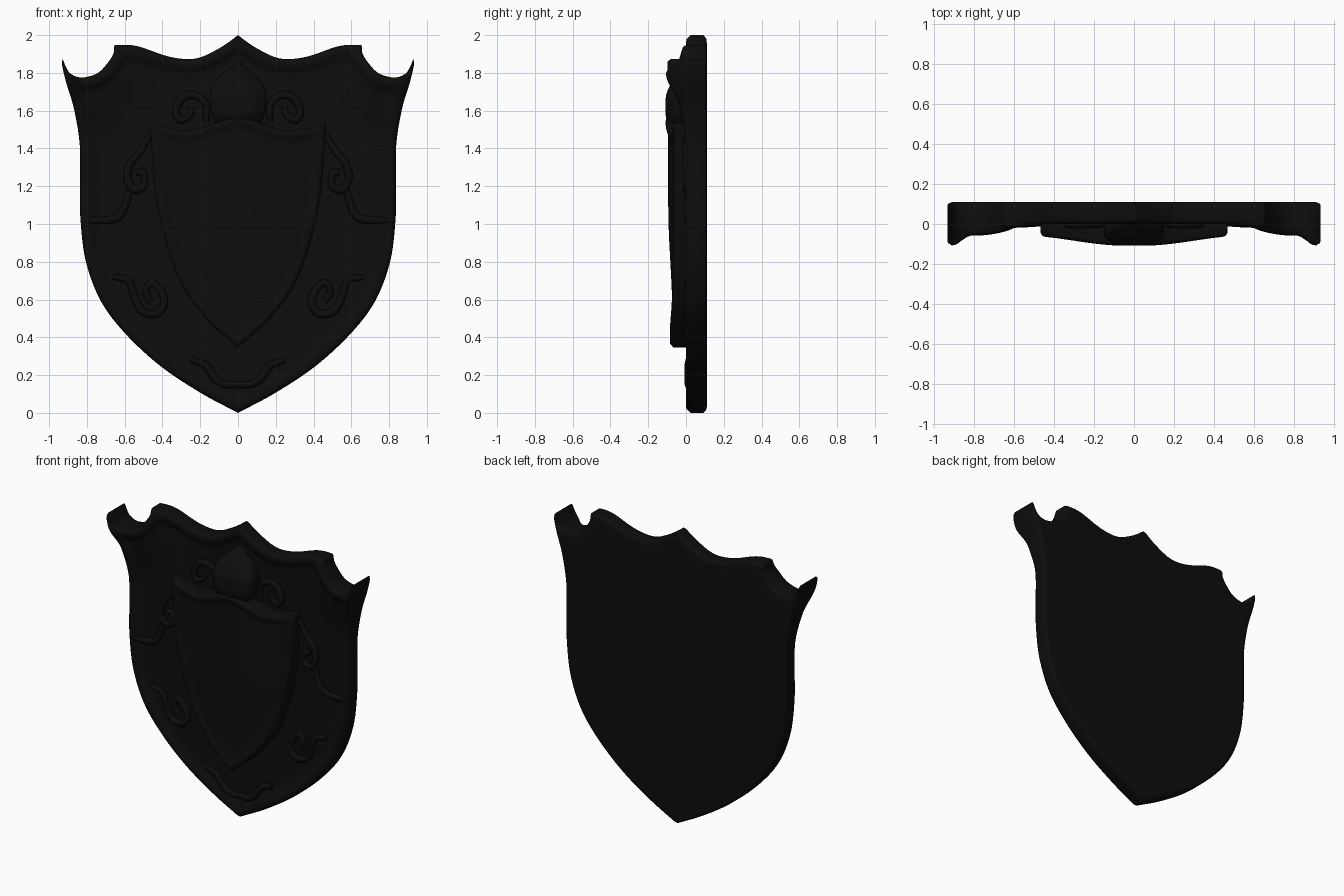
import bpy, bmesh, math
from mathutils import Vector
from mathutils.geometry import delaunay_2d_cdt, intersect_point_line

if "Cube" in bpy.data.objects:
    bpy.data.objects.remove(bpy.data.objects["Cube"])

black = bpy.data.materials.new("black")
black.diffuse_color = (0.004, 0.004, 0.004, 1)
black.use_nodes = True
black.node_tree.nodes["Principled BSDF"].inputs["Base Color"].default_value = black.diffuse_color


def ramp(v, a, b):
    t = min(max((v - a) / (b - a), 0), 1)
    return t * t * (3 - 2 * t)


def spline(pts, step=0.02):
    """Catmull-Rom curve through 2D points."""
    p = [Vector(q) for q in pts]
    p = [2 * p[0] - p[1]] + p + [2 * p[-1] - p[-2]]
    out = []
    for a, b, c, d in zip(p, p[1:], p[2:], p[3:]):
        n = max(2, math.ceil((c - b).length / step))
        for i in range(n):
            t = i / n
            out.append(0.5 * (2 * b + (c - a) * t + (2 * a - 5 * b + 4 * c - d) * t * t
                              + (3 * b - a - 3 * c + d) * t ** 3))
    return out + [p[-2]]


def finish(ob):
    ob.data.materials.clear()
    ob.data.materials.append(black)
    bpy.ops.object.select_all(action='DESELECT')
    ob.select_set(True)
    bpy.context.view_layer.objects.active = ob
    bpy.ops.object.shade_smooth_by_angle(angle=math.radians(50))
    m = ob.modifiers.new("mirror", 'MIRROR')
    m.merge_threshold = 0.0005


def fillet(d, r):
    return r * (1 - math.sqrt(max(0, 1 - (1 - d / r) ** 2))) if d < r else 0


def plate(name, pieces, height, back, r, step=0.02):
    """Half relief plate: outline from top centre to bottom centre, mirrored in x."""
    line = []
    for piece in pieces:
        s = spline(piece)
        line += s if not line else s[1:]
    line[0].x = line[-1].x = 0

    def dist(p):
        best = 9
        for a, b in zip(line, line[1:]):
            q, t = intersect_point_line(p, a, b)
            q = Vector(a) if t < 0 else Vector(b) if t > 1 else Vector(q[:2])
            best = min(best, (p - q).length)
        return best

    pts = [p.copy() for p in line]
    # rings just inside the edge carry the rounding
    for off in (r * 0.15, r * 0.5, r):
        for i in range(1, len(line) - 1):
            t = (line[i + 1] - line[i - 1]).normalized()
            p = line[i] + off * Vector((t.y, -t.x))
            if p.x > 0.004 and dist(p) > off * 0.9:
                pts.append(p)
    # interior grid, inside test by ray crossing
    zmin, zmax = min(p.y for p in line), max(p.y for p in line)
    for i in range(int(max(p.x for p in line) / step) + 1):
        for j in range(1, int((zmax - zmin) / step) + 1):
            p = Vector((i * step, zmin + j * step))
            n = sum((a.y > p.y) != (b.y > p.y) and
                    p.x < a.x + (p.y - a.y) / (b.y - a.y) * (b.x - a.x)
                    for a, b in zip(line, line[1:]))
            if n % 2 and dist(p) > r * 1.3:
                pts.append(p)
    n = len(line)
    vs, _, fs, *_ = delaunay_2d_cdt(pts, [(i, (i + 1) % n) for i in range(n)], [], 1, 1e-5)
    bm = bmesh.new()
    front, rear = [], []
    for v in vs:
        d = dist(v)
        front.append(bm.verts.new((v.x, height(v.x, v.y, d) + fillet(d, r), v.y)))
        rear.append(bm.verts.new((v.x, back - fillet(d, r * 0.7), v.y)))
    mate = dict(zip(front, rear))
    faces = [bm.faces.new([front[i] for i in f]) for f in fs]
    rim = [e for e in bm.edges if len(e.link_faces) == 1
           and max(v.co.x for v in e.verts) > 1e-4]
    for f in fs:
        bm.faces.new([rear[i] for i in reversed(f)])
    for e in rim:
        a, b = e.verts
        bm.faces.new((a, b, mate[b], mate[a]))
    bmesh.ops.recalc_face_normals(bm, faces=bm.faces)
    me = bpy.data.meshes.new(name)
    bm.to_mesh(me)
    bm.free()
    ob = bpy.data.objects.new(name, me)
    bpy.context.collection.objects.link(ob)
    finish(ob)


def ridge(name, pts, y=0.013, radius=0.022):
    cu = bpy.data.curves.new(name, 'CURVE')
    cu.dimensions = '3D'
    cu.bevel_depth, cu.bevel_resolution, cu.use_fill_caps = radius, 3, True
    path = spline(pts)
    sp = cu.splines.new('POLY')
    sp.points.add(len(path) - 1)
    for i, (q, p) in enumerate(zip(sp.points, path)):
        q.co = (p.x, y, p.y, 1)
        q.radius = 0.5 + 0.5 * math.sin(math.pi * (0.15 + 0.7 * i / len(path)))
    ob = bpy.data.objects.new(name, cu)
    bpy.context.collection.objects.link(ob)
    bpy.ops.object.select_all(action='DESELECT')
    ob.select_set(True)
    bpy.context.view_layer.objects.active = ob
    bpy.ops.object.convert(target='MESH')
    finish(bpy.context.object)


# Main shield: raised rim, sunk field, upper corners curling forward
def shield_height(x, z, d):
    corner = 0.06 * ramp(x, 0.42, 0.8) * ramp(z, 1.4, 1.8) * (1 - 0.5 * ramp(z, 1.85, 1.96))
    horn = 0.05 * ramp(x, 0.81, 0.9) * ramp(z, 1.62, 1.8)
    return -corner - horn + 0.022 * ramp(d, 0.045, 0.08)


plate("shield_body", [
    [(0, 2), (0.06, 1.955), (0.127, 1.915), (0.2, 1.882), (0.275, 1.873), (0.38, 1.89),
     (0.51, 1.935), (0.58, 1.948), (0.655, 1.947)],
    [(0.655, 1.947), (0.66, 1.90), (0.70, 1.84), (0.75, 1.795), (0.83, 1.775), (0.885, 1.795),
     (0.91, 1.83), (0.928, 1.873)],
    [(0.928, 1.873), (0.931, 1.84), (0.91, 1.75), (0.868, 1.608), (0.838, 1.42), (0.836, 1.22),
     (0.834, 1.025), (0.805, 0.8), (0.725, 0.59), (0.593, 0.416), (0.408, 0.246),
     (0.196, 0.105), (0, 0)]], shield_height, 0.11, 0.025)


# Inner shield: domed panel with a raised frame
def inner_height(x, z, d):
    crown = 0.108 - 0.045 * ramp(x, 0.05, 0.55) * 1.1 - 0.022 * (1 - ramp(z, 0.5, 1.1))
    return -crown + 0.014 * ramp(d, 0.03, 0.055)


plate("inner_shield", [
    [(0, 1.57), (0.12, 1.535), (0.25, 1.495), (0.38, 1.51), (0.466, 1.535)],
    [(0.466, 1.535), (0.452, 1.32), (0.434, 1.13), (0.38, 0.89), (0.30, 0.68), (0.17, 0.5),
     (0, 0.345)]], inner_height, 0.06, 0.02)

# Crest leaf above the inner shield
plate("crest_leaf", [
    [(0, 1.87), (0.05, 1.82), (0.12, 1.76), (0.15, 1.67), (0.14, 1.58), (0.11, 1.52)],
    [(0.11, 1.52), (0, 1.5)]],
    lambda x, z, d: -0.108 + 0.09 * ramp(z, 1.66, 1.88) + 0.035 * (1 - ramp(d, 0, 0.07)),
    0.06, 0.02)

# Scrolled strapwork on the field
ridge("top_scroll", [(0.17, 1.54), (0.17, 1.63), (0.22, 1.68), (0.29, 1.67), (0.33, 1.6),
                     (0.31, 1.55), (0.26, 1.57), (0.245, 1.62)], 0.0)
ridge("side_scroll", [(0.46, 1.48), (0.52, 1.38), (0.57, 1.32), (0.585, 1.24), (0.55, 1.18),
                      (0.50, 1.2), (0.50, 1.27), (0.54, 1.27)], 0.005)
ridge("side_strap", [(0.81, 1.02), (0.70, 1.02), (0.63, 1.04), (0.59, 1.12), (0.58, 1.18)])
ridge("lower_scroll", [(0.66, 0.72), (0.58, 0.70), (0.55, 0.62), (0.51, 0.54), (0.43, 0.525),
                       (0.39, 0.58), (0.41, 0.65), (0.46, 0.69), (0.49, 0.64), (0.46, 0.59)])
ridge("bottom_scroll", [(0.25, 0.28), (0.17, 0.25), (0.12, 0.18), (0.06, 0.15), (0, 0.15)])
